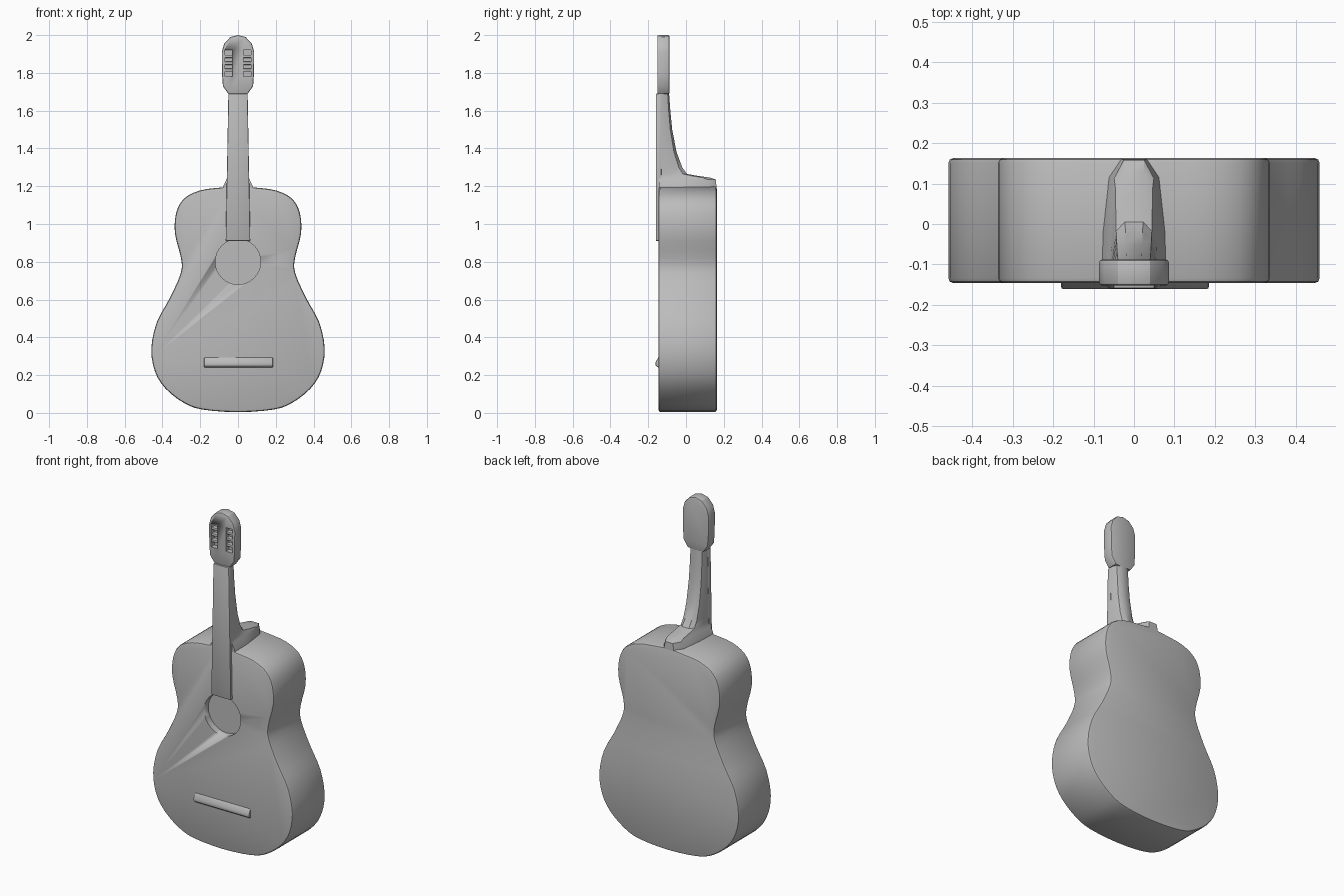
import bpy, bmesh, math
from mathutils import Vector

cube = bpy.data.objects.get("Cube")
if cube:
    bpy.data.objects.remove(cube)

grey = bpy.data.materials.new("plain grey")
grey.use_nodes = True
COLOUR = (0.5, 0.5, 0.5, 1)
grey.diffuse_color = COLOUR
grey.node_tree.nodes["Principled BSDF"].inputs["Base Color"].default_value = COLOUR


def finish(name, bm, bevel=0, segments=2):
    """Turn a bmesh into a named, bevelled and shaded object."""
    bmesh.ops.recalc_face_normals(bm, faces=bm.faces)
    mesh = bpy.data.meshes.new(name)
    bm.to_mesh(mesh)
    bm.free()
    mesh.materials.append(grey)
    ob = bpy.data.objects.new(name, mesh)
    bpy.context.collection.objects.link(ob)
    bpy.ops.object.select_all(action="DESELECT")
    bpy.context.view_layer.objects.active = ob
    ob.select_set(True)
    if bevel:
        mod = ob.modifiers.new("Bevel", "BEVEL")
        mod.width, mod.segments = bevel, segments
        mod.limit_method, mod.angle_limit = "ANGLE", math.radians(50)
        bpy.ops.object.modifier_apply(modifier=mod.name)
    bpy.ops.object.shade_smooth_by_angle(angle=math.radians(30))
    return ob


def loft(rings):
    """Skin a list of equal-length closed rings and cap both ends."""
    bm = bmesh.new()
    rows = [[bm.verts.new(p) for p in ring] for ring in rings]
    for a, b in zip(rows, rows[1:]):
        for i in range(len(a)):
            j = (i + 1) % len(a)
            bm.faces.new((a[i], a[j], b[j], b[i]))
    bm.faces.new(rows[0])
    bm.faces.new(rows[-1])
    return bm


def slab(outline, front, back):
    """Extrude an (x, z) outline between two depths."""
    return loft([[(x, y, z) for x, z in outline] for y in (front, back)])


def mirrored(half):
    """Close a half outline running from top centre to bottom centre."""
    return half + [(-x, z) for x, z in reversed(half) if x > 0]


def rounded(points, steps=3):
    """Catmull-Rom smoothing of an open half outline."""
    pts = [Vector(p) for p in points]
    flip = lambda p: Vector((-p.x, p.y))
    pts = [flip(pts[1])] + pts + [flip(pts[-2])]
    out = []
    for a, b, c, d in zip(pts, pts[1:], pts[2:], pts[3:]):
        for k in range(steps):
            t = k / steps
            p = 0.5 * (2 * b + (c - a) * t + (2 * a - 5 * b + 4 * c - d) * t * t
                       + (3 * b - a - 3 * c + d) * t ** 3)
            out.append((abs(p.x), p.y))
    return out + [points[-1]]


def box(x, y, z):
    return slab([(x[0], z[0]), (x[1], z[0]), (x[1], z[1]), (x[0], z[1])], *y)


def cut(target, bm):
    """Subtract a temporary cutter."""
    cutter = finish("cutter", bm)
    cutter.hide_render = True
    bpy.context.view_layer.objects.active = target
    mod = target.modifiers.new("Cut", "BOOLEAN")
    mod.operation, mod.object, mod.solver = "DIFFERENCE", cutter, "EXACT"
    bpy.ops.object.modifier_apply(modifier=mod.name)
    bpy.data.objects.remove(cutter)


# Body with a shallow round sound hole
body_half = [(0, 1.2), (0.09, 1.193), (0.2, 1.178), (0.285, 1.135), (0.327, 1.06),
             (0.334, 0.95), (0.302, 0.82), (0.303, 0.74), (0.36, 0.61), (0.43, 0.48),
             (0.459, 0.34), (0.44, 0.22), (0.385, 0.13), (0.29, 0.055), (0.19, 0.018),
             (0, 0.004)]
body = finish("body", slab(mirrored(rounded(body_half)), -0.146, 0.163), 0.012)
hole = [(0.12 * math.cos(math.tau * i / 32), 0.8 + 0.12 * math.sin(math.tau * i / 32))
        for i in range(32)]
cut(body, slab(hole, -0.3, -0.106))

# Fretboard running from the sound hole to the head
finish("fretboard", slab([(-0.065, 0.91), (0.065, 0.91), (0.051, 1.69), (-0.051, 1.69)],
                         -0.16, -0.13), 0.005)

# Neck flowing back into the heel: height, front half width, back half width, back depth
neck_sections = [(1.16, 0.085, 0.048, 0.161), (1.2, 0.078, 0.044, 0.161),
                 (1.235, 0.062, 0.036, 0.158), (1.245, 0.058, 0.034, 0.13),
                 (1.255, 0.057, 0.033, 0.06), (1.265, 0.056, 0.032, 0.005),
                 (1.3, 0.056, 0.03, -0.02), (1.38, 0.055, 0.029, -0.05),
                 (1.5, 0.053, 0.028, -0.073), (1.6, 0.051, 0.027, -0.083),
                 (1.7, 0.05, 0.027, -0.09)]


def neck_ring(z, wide, narrow, back):
    front = -0.142
    depth = back - front
    side = [(wide, front), (wide * 0.97, front + depth * 0.4),
            ((wide + narrow) / 2, front + depth * 0.85), (narrow * 0.7, back)]
    return [(x, y, z) for x, y in side] + [(-x, y, z) for x, y in reversed(side)]


finish("neck", loft([neck_ring(*s) for s in neck_sections]))

# Head with two open-fronted slots
head_half = [(0, 2.0), (0.04, 1.99), (0.073, 1.955), (0.086, 1.91), (0.085, 1.8),
             (0.08, 1.73), (0.052, 1.69), (0, 1.685)]
head = finish("head", slab(mirrored(head_half), -0.152, -0.088), 0.007)
for side, label in ((1, "left"), (-1, "right")):
    xs = sorted((side * 0.028, side * 0.07))
    cut(head, box(xs, (-0.3, -0.122), (1.78, 1.92)))
    # String rollers lying across each slot
    for n in range(3):
        z = 1.815 + n * 0.036
        finish(f"{label}_roller_{n + 1}",
               box(sorted((side * 0.026, side * 0.072)), (-0.147, -0.118), (z - 0.008, z + 0.008)),
               0.005)

# Bridge: a low wedge, steep underneath and sloping off above
bridge_profile = [(-0.14, 0.235), (-0.161, 0.25), (-0.161, 0.268), (-0.14, 0.305)]
finish("bridge", loft([[(x, y, z) for y, z in bridge_profile] for x in (-0.18, 0.185)]), 0.005)
